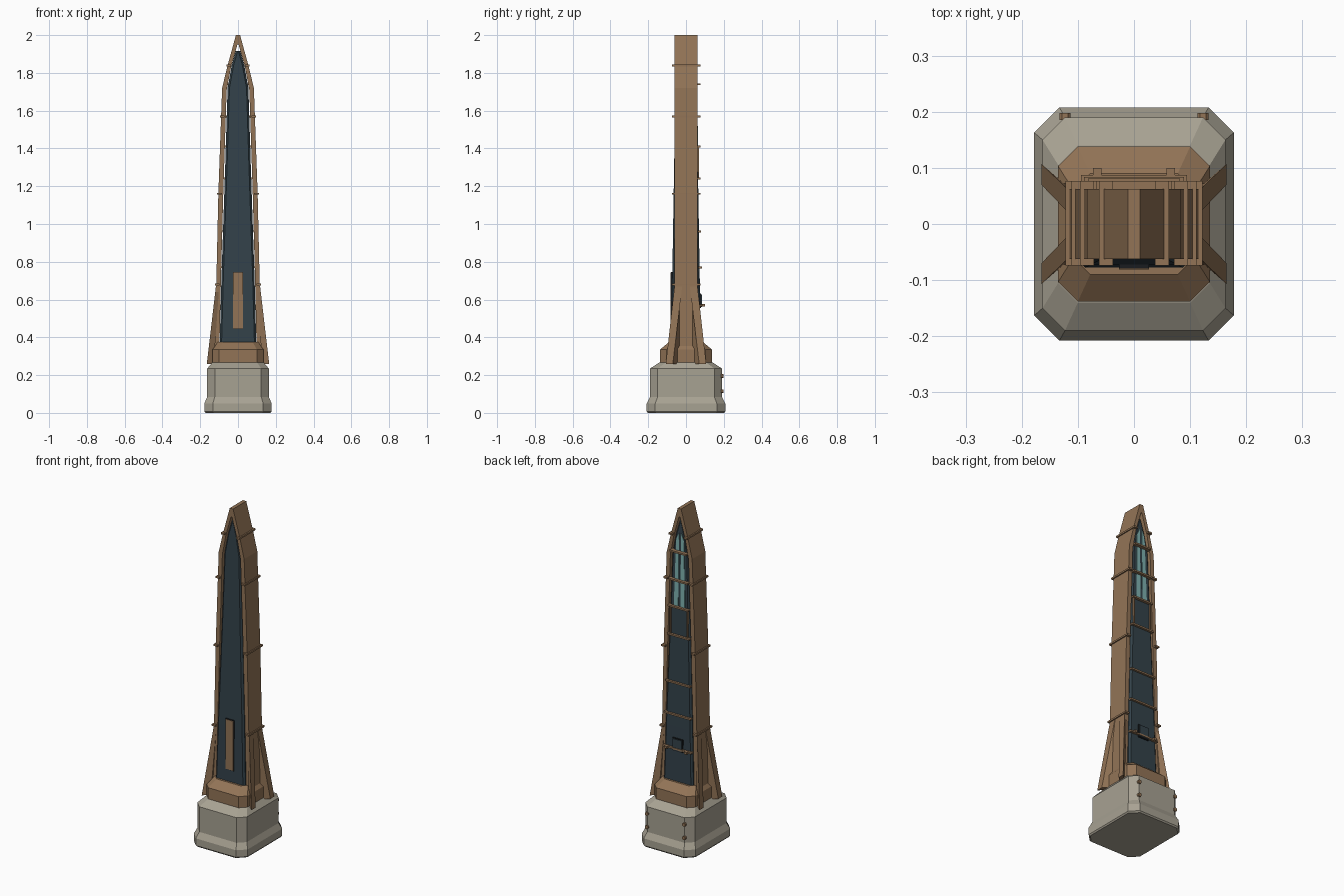
import bpy, bmesh

old = bpy.data.objects.get("Cube")
if old:
    bpy.data.objects.remove(old, do_unlink=True)


def material(name, r, g, b):
    m = bpy.data.materials.new(name)
    m.use_nodes = True
    m.diffuse_color = (r, g, b, 1)
    m.node_tree.nodes["Principled BSDF"].inputs["Base Color"].default_value = (r, g, b, 1)
    return m


stone = material("pale stone", .39, .36, .29)
bronze = material("warm bronze", .29, .175, .094)
navy = material("dark slate blue", .033, .054, .068)
teal = material("teal glass", .21, .44, .43)
black = material("near black", .01, .012, .014)


def loft(name, rings, mat):
    """Skin a list of equal-length point rings and cap both ends."""
    bm = bmesh.new()
    rows = [[bm.verts.new(p) for p in ring] for ring in rings]
    n = len(rows[0])
    for a, b in zip(rows, rows[1:]):
        for i in range(n):
            j = (i + 1) % n
            bm.faces.new((a[i], a[j], b[j], b[i]))
    bm.faces.new(rows[0])
    bm.faces.new(rows[-1])
    bmesh.ops.recalc_face_normals(bm, faces=bm.faces)
    mesh = bpy.data.meshes.new(name)
    bm.to_mesh(mesh)
    bm.free()
    mesh.materials.append(mat)
    obj = bpy.data.objects.new(name, mesh)
    bpy.context.collection.objects.link(obj)
    return obj


def octagon(hx, hy, cut, z):
    """Rectangle with cut corners at height z."""
    half = [(hx, cut - hy), (hx, hy - cut), (hx - cut, hy), (cut - hx, hy)]
    return [(x, y, z) for x, y in half + [(-x, -y) for x, y in half]]


def box(name, x, y, z, mat):
    """Box from (min, max) ranges."""
    return loft(name, [[(x[0], y[0], h), (x[1], y[0], h), (x[1], y[1], h), (x[0], y[1], h)]
                       for h in z], mat)


def lerp_table(table, z):
    """Read a value from (z, value) pairs."""
    for (z0, a), (z1, b) in zip(table, table[1:]):
        if z <= z1:
            return a + (b - a) * (z - z0) / (z1 - z0)
    return table[-1][1]


# Stone pedestal and bronze plinth
loft("stone_base", [octagon(*s) for s in (
    (.172, .202, .045, 0), (.178, .208, .045, .008), (.178, .208, .045, .05),
    (.163, .19, .04, .085), (.163, .19, .04, .235), (.135, .14, .035, .268))], stone)
loft("plinth", [octagon(*s) for s in (
    (.135, .138, .035, .262), (.135, .138, .035, .335), (.108, .09, .03, .375))], bronze)

# Slate core with a pointed top
core = [(.36, .097, .078), (.7, .088, .073), (1.3, .068, .063),
        (1.72, .055, .056), (1.84, .033, .053), (1.915, .012, .05)]
loft("slate_core", [octagon(x, y, .01, z) for z, x, y in core], navy)
core_y = [(z, y) for z, x, y in core]
core_x = [(z, x) for z, x, y in core]

# Arched bronze frame: outer x, z and inner x, z from foot to apex
side = [(.123, .27, .1, .27), (.115, .68, .091, .68), (.104, 1.16, .078, 1.16),
        (.084, 1.72, .06, 1.71), (.055, 1.84, .037, 1.83), (.011, 2, .003, 1.95)]
path = side + [(-a, b, -c, d) for a, b, c, d in reversed(side)]
D = .062
loft("arch_frame", [[(xo, -D, zo), (xo, D, zo), (xi, D, zi), (xi, -D, zi)]
                    for xo, zo, xi, zi in path], bronze)
frame_x = [(s[1], s[0]) for s in side]

# Four splayed corner buttresses
foot = [(.165, .107), (.165, .07), (.128, .04), (.128, .075)]
head = [(.117, .061), (.117, .02), (.1, .02), (.1, .061)]
for sx, xn in ((1, "left"), (-1, "right")):
    for sy, yn in ((1, "back"), (-1, "front")):
        loft(f"buttress_{yn}_{xn}", [[(sx * x, sy * y, z) for x, y in ring]
                                     for ring, z in ((foot, .26), (head, .67))], bronze)

    # Clamping straps along the frame sides
    for i, z in enumerate((.68, 1.16, 1.57, 1.84)):
        x = lerp_table(frame_x, z)
        box(f"strap_{xn}_{i}", sorted((sx * (x - .018), sx * (x + .007))),
            (-.074, .077), (z - .005, z + .005), bronze)

    # Tall pair of window strips with slanted heads
    y = [lerp_table(core_y, z) + .002 for z in (1.41, 1.83)]
    top = (1.85, 1.81)
    rings = [[(sx * .007, y[0] + dy, 1.41), (sx * .036, y[0] + dy, 1.41),
              (sx * .026, y[1] + dy, top[1]), (sx * .007, y[1] + dy, top[0])]
             for dy in (-.004, .001)]
    loft(f"window_{xn}", rings, teal)

    # Rails below the windows
    box(f"window_rail_{xn}", sorted((sx * .052, sx * .06)), (.058, .07), (1.24, 1.41), bronze)

    # Rivets on the back of the pedestal
    for i, z in enumerate((.115, .195)):
        loft(f"base_rivet_{xn}_{i}", [[(sx * .123 + px * .01, y, z + pz * .01) for px, pz in
             ((1, .5), (.5, 1), (-.5, 1), (-1, .5), (-1, -.5), (-.5, -1), (.5, -1), (1, -.5))]
             for y in (.185, .198)], bronze)

    # Brackets on the lowest rung
    box(f"rung_bracket_{xn}", sorted((sx * .058, sx * .073)), (.07, .1), (.563, .577), bronze)

# Rungs across the back
for i, z in enumerate((.57, .77, .96, 1.24, 1.41, 1.57, 1.74)):
    x, y = lerp_table(core_x, z) + .003, lerp_table(core_y, z)
    box(f"rung_{i}", (-x, x), (y - .006, max(y + .012, .077)), (z - .005, z + .005), bronze)

# Small hatch on the back
box("hatch_rim", (-.034, .034), (.07, .08), (.555, .632), black)
box("hatch_door", (-.03, .03), (.07, .084), (.56, .627), navy)

# Front plate on a dark backing
box("plate_backing", (-.027, .027), (-.079, -.06), (.444, .746), black)
box("front_plate", (-.026, .026), (-.082, -.07), (.447, .743), bronze)
